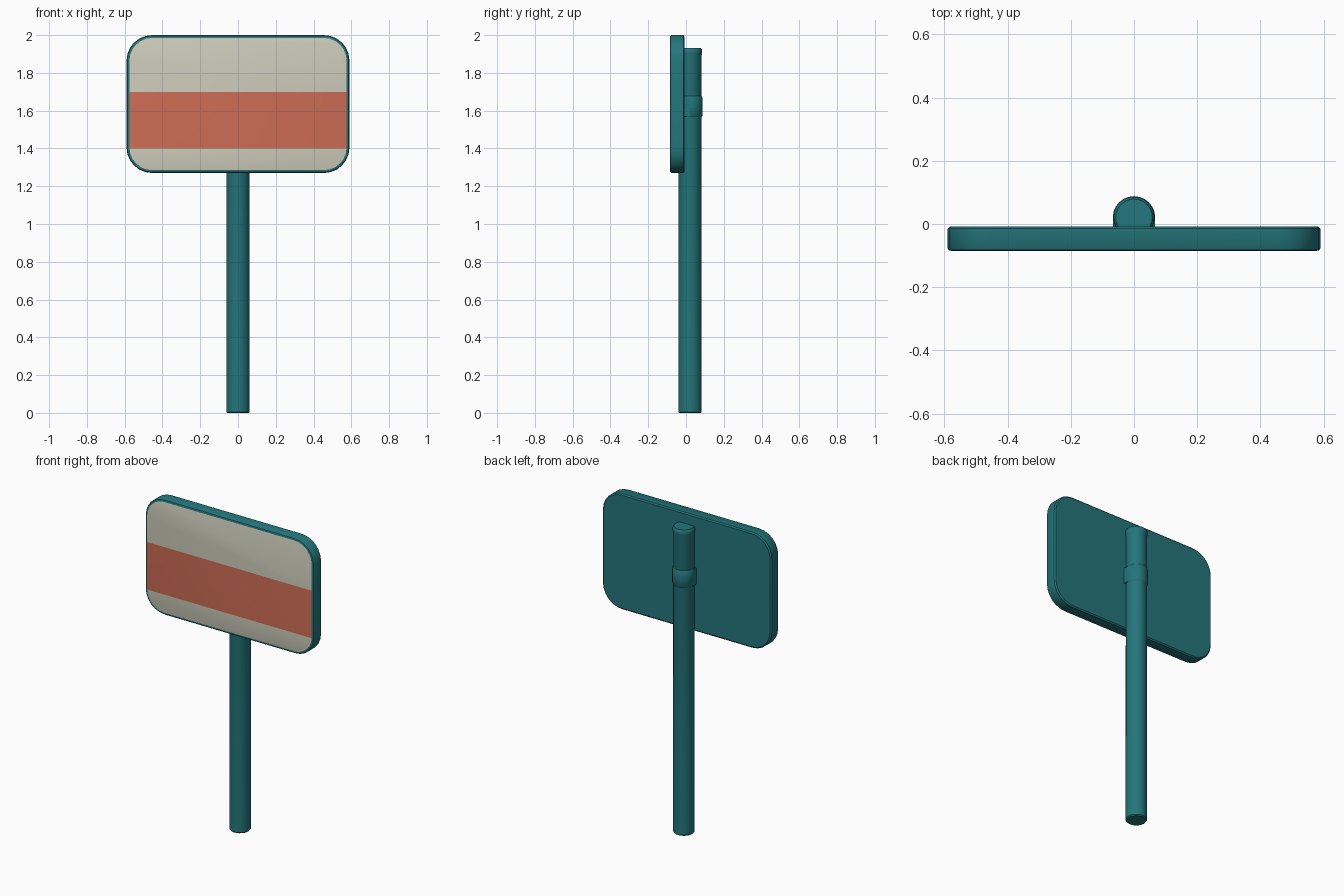
import bpy
import bmesh
from math import cos, sin, pi
from mathutils import Vector

cube = bpy.data.objects.get("Cube")
if cube:
    bpy.data.objects.remove(cube, do_unlink=True)


def material(name, rgb):
    m = bpy.data.materials.new(name)
    m.use_nodes = True
    m.diffuse_color = (*rgb, 1)
    m.node_tree.nodes["Principled BSDF"].inputs["Base Color"].default_value = (*rgb, 1)
    return m


teal = material("teal paint", (0.017, 0.18, 0.2))
cream = material("cream paint", (0.62, 0.61, 0.50))
red = material("brick red paint", (0.62, 0.155, 0.092))


def finish(bm, name, mats, angle=35):
    bmesh.ops.recalc_face_normals(bm, faces=bm.faces)
    mesh = bpy.data.meshes.new(name)
    bm.to_mesh(mesh)
    bm.free()
    obj = bpy.data.objects.new(name, mesh)
    bpy.context.collection.objects.link(obj)
    for m in mats:
        mesh.materials.append(m)
    bpy.ops.object.select_all(action='DESELECT')
    obj.select_set(True)
    bpy.context.view_layer.objects.active = obj
    bpy.ops.object.shade_smooth_by_angle(angle=angle * pi / 180)
    return obj


def loft(bm, rings):
    """Skin a stack of closed rings and cap both ends; returns the last cap."""
    loops = [[bm.verts.new(p) for p in ring] for ring in rings]
    for a, b in zip(loops, loops[1:]):
        for i in range(len(a)):
            j = (i + 1) % len(a)
            bm.faces.new((a[i], a[j], b[j], b[i]))
    bm.faces.new(loops[0])
    return bm.faces.new(loops[-1])


def rounded_rect(y, inset, radius=0.135, steps=6):
    """Upright rounded rectangle, shrunk evenly by inset."""
    hw, hh, mid = 0.59, 0.365, 1.635
    points = []
    for q, (sx, sz) in enumerate(((1, 1), (-1, 1), (-1, -1), (1, -1))):
        for k in range(steps + 1):
            a = (q + k / steps) * pi / 2
            points.append((sx * (hw - radius) + (radius - inset) * cos(a), y,
                           mid + sz * (hh - radius) + (radius - inset) * sin(a)))
    return points


# Sign board: bevelled slab whose front is painted in bands
bm = bmesh.new()
front = loft(bm, [rounded_rect(-0.008, 0.008), rounded_rect(-0.014, 0),
                  rounded_rect(-0.077, 0), rounded_rect(-0.083, 0.004),
                  rounded_rect(-0.086, 0.015)])
painted = [front]
for z in (1.40, 1.70):
    geom = list({g for f in painted for g in (f, *f.edges, *f.verts)})
    cut = bmesh.ops.bisect_plane(bm, geom=geom, plane_co=Vector((0, 0, z)),
                                 plane_no=Vector((0, 0, 1)))
    painted = [g for g in cut["geom"] if isinstance(g, bmesh.types.BMFace)]
for f in painted:
    f.material_index = 2 if 1.40 < f.calc_center_median().z < 1.70 else 1
finish(bm, "sign_board", [teal, cream, red])


def round_part(name, profile, y=0.021, sides=24):
    """Turned part from (radius, height) pairs."""
    bm = bmesh.new()
    loft(bm, [[(r * cos(2 * pi * i / sides), y + r * sin(2 * pi * i / sides), z)
               for i in range(sides)] for r, z in profile])
    return finish(bm, name, [teal])


# Post with slightly flared top, and the clamp holding the board
round_part("post", [(0.057, 0), (0.062, 0.006), (0.061, 1.89), (0.065, 1.905),
                    (0.065, 1.922), (0.058, 1.932)])
round_part("clamp", [(0.060, 1.565), (0.067, 1.575), (0.067, 1.668), (0.060, 1.678)])

# Flat bracket pad between the clamp and the board
bm = bmesh.new()
bmesh.ops.create_cube(bm, size=1)
bmesh.ops.scale(bm, vec=(0.134, 0.03, 0.1), verts=bm.verts)
bmesh.ops.translate(bm, vec=(0, 0.006, 1.62), verts=bm.verts)
finish(bm, "clamp_pad", [teal])
